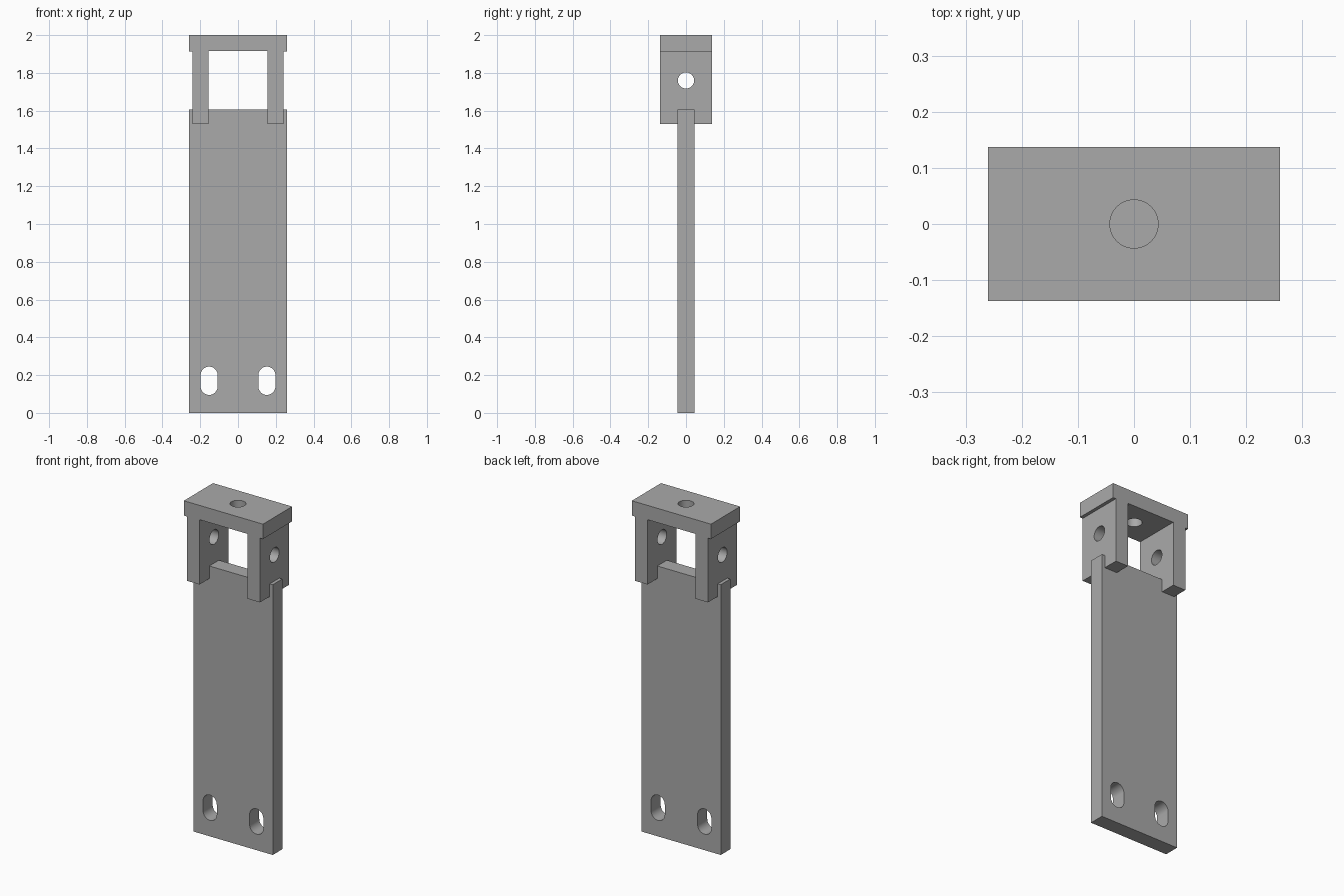
import bpy
import bmesh
import math
from mathutils import Matrix, Vector

cube = bpy.data.objects.get("Cube")
if cube:
    bpy.data.objects.remove(cube, do_unlink=True)

grey = bpy.data.materials.new("plain grey")
grey.use_nodes = True
colour = (0.40, 0.40, 0.40, 1)
grey.diffuse_color = colour
grey.node_tree.nodes["Principled BSDF"].inputs["Base Color"].default_value = colour


def prism(name, profile, depth, turn=None, centre=(0, 0, 0)):
    """Extrude an x-z profile through y, then turn and move it."""
    bm = bmesh.new()
    face = bm.faces.new([bm.verts.new((x, -depth / 2, z)) for x, z in profile])
    grown = bmesh.ops.extrude_face_region(bm, geom=[face])
    moved = [g for g in grown["geom"] if isinstance(g, bmesh.types.BMVert)]
    bmesh.ops.translate(bm, vec=(0, depth, 0), verts=moved)
    bmesh.ops.recalc_face_normals(bm, faces=bm.faces)
    bm.transform(Matrix.Translation(centre) @ (turn or Matrix()))
    mesh = bpy.data.meshes.new(name)
    bm.to_mesh(mesh)
    bm.free()
    mesh.materials.append(grey)
    obj = bpy.data.objects.new(name, mesh)
    bpy.context.collection.objects.link(obj)
    return obj


def slot(radius, half_length=0, steps=24):
    """Round outline, stretched along z into a slot."""
    points = []
    for end in (0, 1):
        for i in range(steps + (half_length > 0)):
            a = math.pi * (end + i / steps)
            shift = -half_length if end else half_length
            points.append((radius * math.cos(a), radius * math.sin(a) + shift))
    return points


def cut(target, cutters):
    """Cut each helper solid out of the target and discard it."""
    bpy.context.view_layer.objects.active = target
    for cutter in cutters:
        cutter.hide_render = True
        mod = target.modifiers.new("hole", 'BOOLEAN')
        mod.operation = 'DIFFERENCE'
        mod.solver = 'EXACT'
        mod.object = cutter
        bpy.ops.object.modifier_apply(modifier=mod.name)
        bpy.data.objects.remove(cutter, do_unlink=True)


def smooth(obj):
    bpy.ops.object.select_all(action='DESELECT')
    obj.select_set(True)
    bpy.context.view_layer.objects.active = obj
    bpy.ops.object.shade_smooth_by_angle(angle=math.radians(30))


# Long flat plate with two mounting slots
w, plate_top = 0.26, 1.605
plate = prism("mounting_plate", [(-w, 0), (w, 0), (w, plate_top), (-w, plate_top)], 0.09)
cut(plate, [prism("slot_cutter", slot(0.045, 0.03), 0.4, centre=(s * 0.153, 0, 0.17))
            for s in (-1, 1)])

# Clevis: overhanging cap and two legs in one profile
half = [(w, 2), (w, 1.912), (0.24, 1.912), (0.24, 1.53), (0.157, 1.53), (0.157, 1.915)]
outline = half + [(-x, z) for x, z in reversed(half)]
clevis = prism("clevis_head", outline, 0.274)

# Hole down through the cap, and a pin hole across both legs
cut(clevis, [
    prism("cap_cutter", slot(0.043), 0.3, Matrix.Rotation(math.pi / 2, 4, 'X'), (0, 0, 2)),
    prism("pin_cutter", slot(0.043), 1, Matrix.Rotation(math.pi / 2, 4, 'Z'), (0, 0, 1.76)),
])

for part in (plate, clevis):
    smooth(part)
